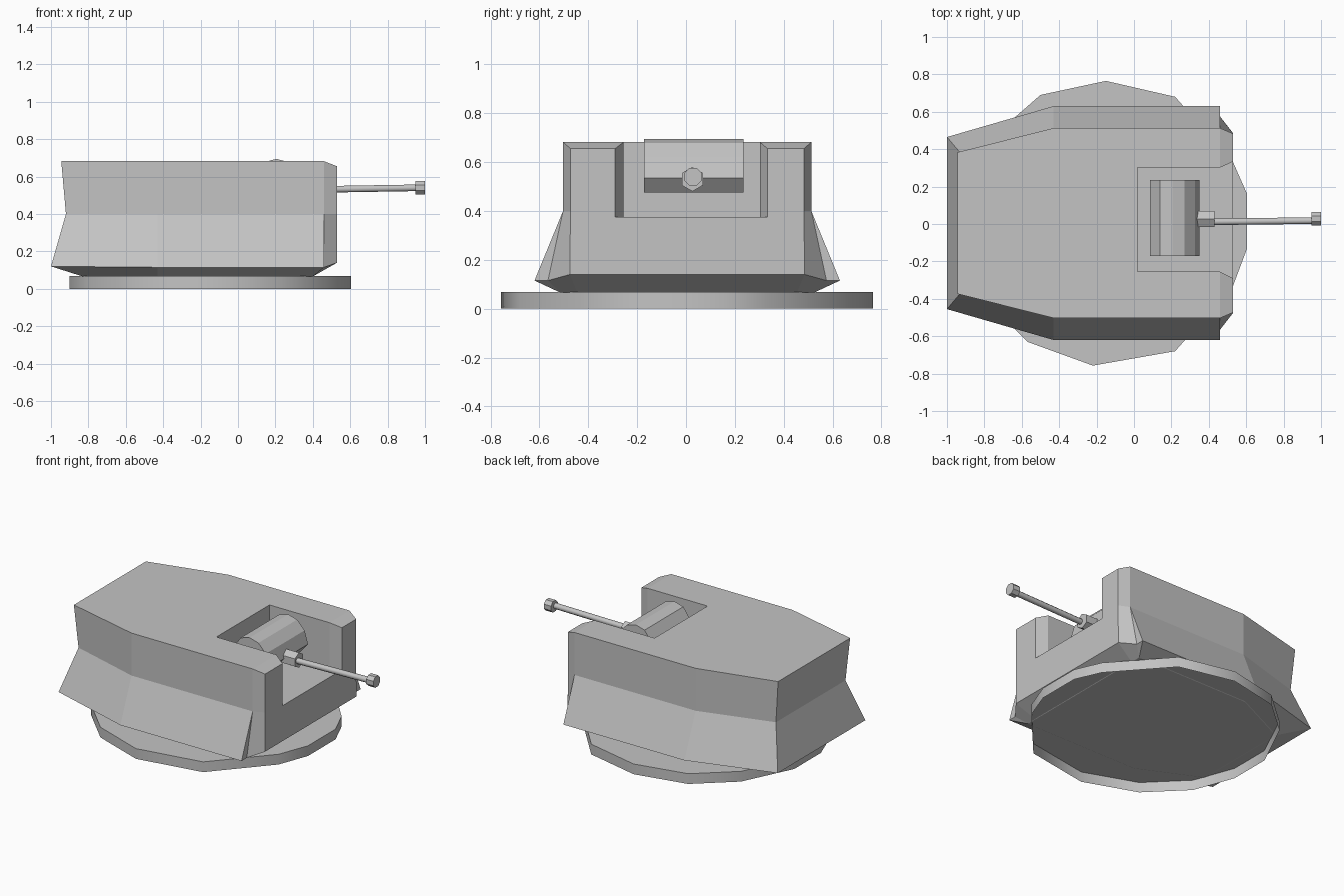
import bpy, bmesh, math
from mathutils import Vector

if "Cube" in bpy.data.objects:
    bpy.data.objects.remove(bpy.data.objects["Cube"], do_unlink=True)

GREY = (0.55, 0.55, 0.55, 1.0)
metal = bpy.data.materials.new("plain grey")
metal.use_nodes = True
metal.diffuse_color = GREY
metal.node_tree.nodes["Principled BSDF"].inputs["Base Color"].default_value = GREY


def finish(name, bm, smooth_angle=None, fix_normals=True):
    bmesh.ops.remove_doubles(bm, verts=bm.verts, dist=0.0005)
    if fix_normals:
        bmesh.ops.recalc_face_normals(bm, faces=bm.faces)
    mesh = bpy.data.meshes.new(name)
    bm.to_mesh(mesh)
    bm.free()
    mesh.materials.append(metal)
    obj = bpy.data.objects.new(name, mesh)
    bpy.context.collection.objects.link(obj)
    bpy.ops.object.select_all(action='DESELECT')
    bpy.context.view_layer.objects.active = obj
    obj.select_set(True)
    if smooth_angle:
        bpy.ops.object.shade_smooth_by_angle(angle=math.radians(smooth_angle))
    return obj


def bridge(bm, a, b):
    n = len(a)
    for i in range(n):
        j = (i + 1) % n
        bm.faces.new((a[i], a[j], b[j], b[i]))


def prism(name, start, end, caps=(True, True), smooth_angle=None):
    """Join two matching outlines into a solid, with optional end caps."""
    bm = bmesh.new()
    a = [bm.verts.new(p) for p in start]
    b = [bm.verts.new(p) for p in end]
    bridge(bm, a, b)
    if caps[0]:
        bm.faces.new(a[::-1])
    if caps[1]:
        bm.faces.new(b)
    return finish(name, bm, smooth_angle, all(caps))


def tube(name, start, end, radius, sides, caps=(True, True), smooth_angle=None):
    def ring(centre):
        x, y, z = centre
        return [(x, y + radius * math.cos(t), z + radius * math.sin(t))
                for t in (math.tau * (i + 0.5) / sides for i in range(sides))]
    return prism(name, ring(start), ring(end), caps, smooth_angle)


# Base ring: faceted skirt, closed above and open below
outline = [(-0.15, 0.765), (-0.5, 0.69), (-0.74, 0.48), (-0.9, 0.15),
           (-0.9, -0.13), (-0.8, -0.4), (-0.57, -0.63), (-0.22, -0.757),
           (0.22, -0.68), (0.53, -0.33), (0.605, -0.13), (0.605, 0.16),
           (0.53, 0.33), (0.22, 0.68)]
prism("base_ring", [(x, y, 0) for x, y in outline],
      [(x, y, 0.068) for x, y in outline], (False, True), 40)

# Body: half sections from rear corner to nose, mirrored across the middle
MID_Y = 0.005
sections = [
    [(-0.83, 0.33, 0.066), (-0.43, 0.52, 0.066), (0.4, 0.52, 0.066),
     (0.4, 0.52, 0.066), (0.4, 0.45, 0.066)],
    [(-1.0, 0.46, 0.12), (-0.43, 0.625, 0.115), (0.46, 0.625, 0.115),
     (0.46, 0.57, 0.115), (0.53, 0.48, 0.14)],
    [(-0.92, 0.365, 0.4), (-0.43, 0.508, 0.4), (0.46, 0.508, 0.4),
     (0.46, 0.508, 0.4), (0.53, 0.478, 0.4)],
    [(-0.945, 0.378, 0.682), (-0.43, 0.508, 0.682), (0.46, 0.508, 0.682),
     (0.46, 0.508, 0.682), (0.53, 0.478, 0.655)],
]
bm = bmesh.new()
rings = []
for half in sections:
    full = [(x, MID_Y + y, z) for x, y, z in half]
    full += [(x, MID_Y - y, z) for x, y, z in reversed(half)]
    rings.append([bm.verts.new(p) for p in full])
for low, high in zip(rings, rings[1:]):
    bridge(bm, low, high)
bottom, top = rings[0], rings[-1]
bm.faces.new([bottom[i] for i in (9, 8, 6, 5, 4, 3, 1, 0)])
bm.faces.new([top[i] for i in (0, 1, 3, 6, 8, 9)])
bm.faces.new([top[i] for i in (3, 4, 5, 6)])
body = finish("body", bm)

# Gun bay: flared slot cut through the nose
slot = [(0.02, -0.255), (0.46, -0.255), (0.6, -0.325),
        (0.6, 0.365), (0.46, 0.302), (0.02, 0.302)]
cutter = prism("bay_cutter", [(x, y, 0.375) for x, y in slot],
               [(x, y, 0.8) for x, y in slot])
cutter.hide_render = True
cut = body.modifiers.new("gun_bay", 'BOOLEAN')
cut.operation = 'DIFFERENCE'
cut.solver = 'EXACT'
cut.object = cutter
bpy.ops.object.select_all(action='DESELECT')
bpy.context.view_layer.objects.active = body
body.select_set(True)
bpy.ops.object.modifier_apply(modifier=cut.name)
bpy.data.objects.remove(cutter, do_unlink=True)

# Mantlet: faceted roller lying across the bay
roller = [(0.35, 0.535), (0.325, 0.62), (0.27, 0.677), (0.205, 0.695),
          (0.14, 0.677), (0.085, 0.6), (0.085, 0.54), (0.13, 0.475), (0.3, 0.475)]
prism("mantlet", [(x, -0.172, z) for x, z in roller],
      [(x, 0.235, z) for x, z in roller])

# Gun: collar, slim barrel and muzzle
tube("collar", (0.33, 0.026, 0.53), (0.43, 0.026, 0.53), 0.05, 6)
tube("barrel", (0.42, 0.012, 0.531), (0.96, 0.018, 0.54), 0.019, 8, smooth_angle=50)
tube("muzzle", (0.948, 0.028, 0.54), (1.0, 0.028, 0.54), 0.039, 8)
